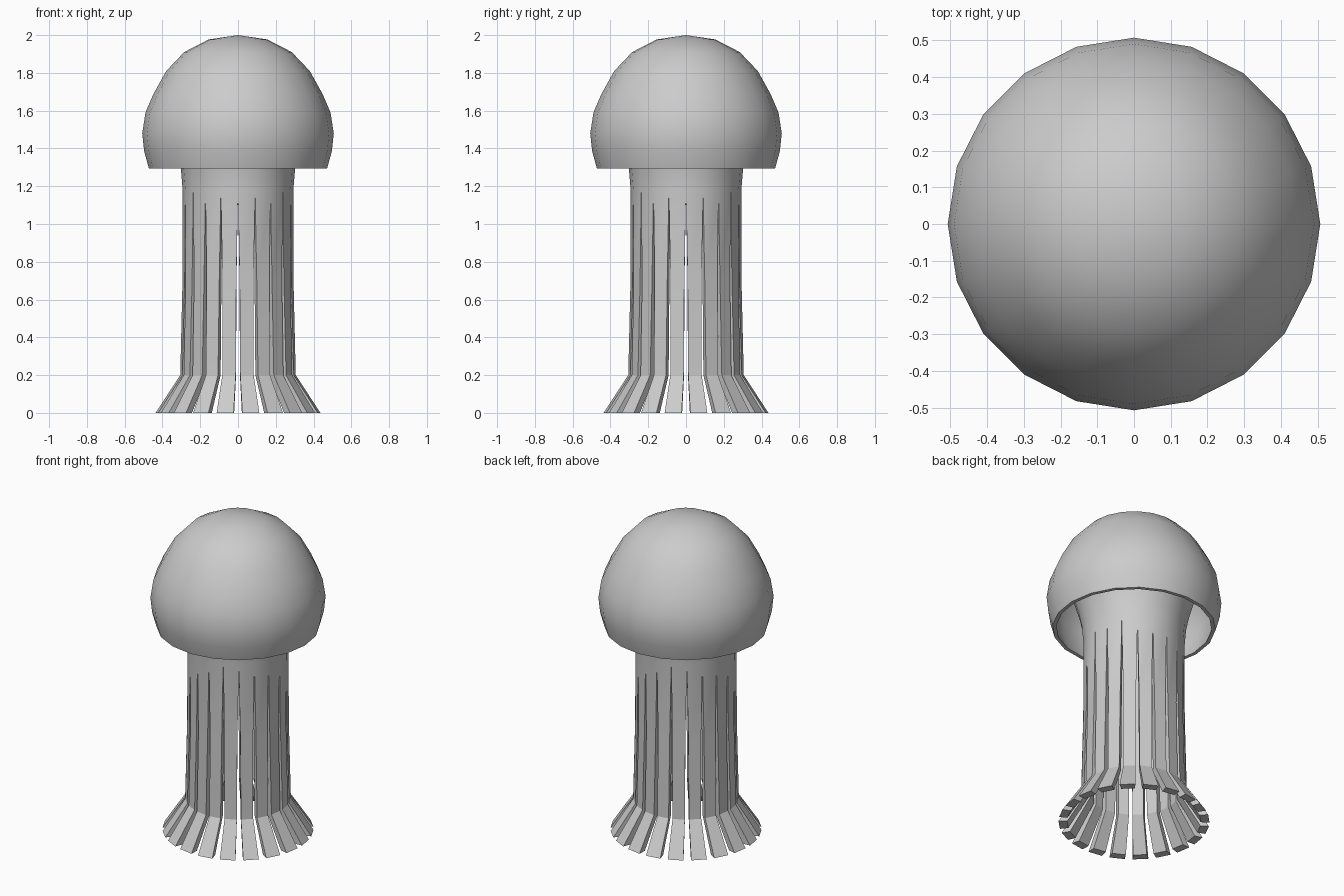
import bpy, bmesh
from math import sin, cos, radians, pi

cube = bpy.data.objects.get("Cube")
if cube:
    bpy.data.objects.remove(cube)

SIDES = 20
STEP = 2 * pi / SIDES

grey = bpy.data.materials.new("soft grey")
grey.use_nodes = True
grey.diffuse_color = (0.6, 0.6, 0.6, 1)
grey.node_tree.nodes["Principled BSDF"].inputs["Base Color"].default_value = grey.diffuse_color


def polar(r, a, z):
    return (r * cos(a), r * sin(a), z)


def finish(name, bm):
    bmesh.ops.remove_doubles(bm, verts=bm.verts, dist=0.0005)
    mesh = bpy.data.meshes.new(name)
    bm.to_mesh(mesh)
    bm.free()
    mesh.materials.append(grey)
    ob = bpy.data.objects.new(name, mesh)
    bpy.context.collection.objects.link(ob)
    bpy.ops.object.select_all(action='DESELECT')
    ob.select_set(True)
    bpy.context.view_layer.objects.active = ob
    bpy.ops.object.shade_smooth_by_angle(angle=radians(30))
    return ob


# Bell: thin domed shell, outside profile down and inside profile back up
outer = [(0, 2), (.155, 1.977), (.285, 1.91), (.38, 1.81), (.447, 1.69),
         (.49, 1.59), (.507, 1.48), (.497, 1.385), (.472, 1.295)]
inner = [(max(r - .022, 0), z - .022 * (z - 1.295) / .705) for r, z in reversed(outer)]
bm = bmesh.new()
verts = [bm.verts.new((r, 0, z)) for r, z in outer + inner]
edges = [bm.edges.new(pair) for pair in zip(verts, verts[1:])]
bmesh.ops.spin(bm, geom=verts + edges, cent=(0, 0, 0), axis=(0, 0, 1),
               angle=2 * pi, steps=SIDES, use_merge=True)
bmesh.ops.remove_doubles(bm, verts=bm.verts, dist=0.0005)
bmesh.ops.recalc_face_normals(bm, faces=bm.faces)
finish("bell", bm)

# Tentacle skirt: flared collar slit into strips that kick out at the foot
# Each level: height, outer radius, wall thickness, half gap between strips
levels = [(1.69, .42, .03, 0), (1.5, .355, .03, 0), (1.38, .32, .03, 0),
          (1.29, .302, .03, 0), (1.18, .293, .03, 0), (.7, .294, .035, .009),
          (.2, .306, .04, .012), (0, .437, .05, .023)]
bm = bmesh.new()


def quad(*points):
    bm.faces.new([bm.verts.new(p) for p in points])


def corners(level, a0, a1):
    z, r, wall, gap = level
    lo, hi = a0 + gap / r, a1 - gap / r
    return [polar(r, lo, z), polar(r, hi, z), polar(r - wall, hi, z), polar(r - wall, lo, z)]


for k in range(SIDES):
    a0, a1 = k * STEP, (k + 1) * STEP
    rings = [corners(level, a0, a1) for level in levels]
    for i, (up, down) in enumerate(zip(rings, rings[1:])):
        quad(down[0], down[1], up[1], up[0])
        quad(down[2], down[3], up[3], up[2])
        if levels[i + 1][3]:
            quad(down[1], down[2], up[2], up[1])
            quad(down[3], down[0], up[0], up[3])
    foot = rings[-1]
    quad(foot[3], foot[2], foot[1], foot[0])
finish("tentacle_skirt", bm)
